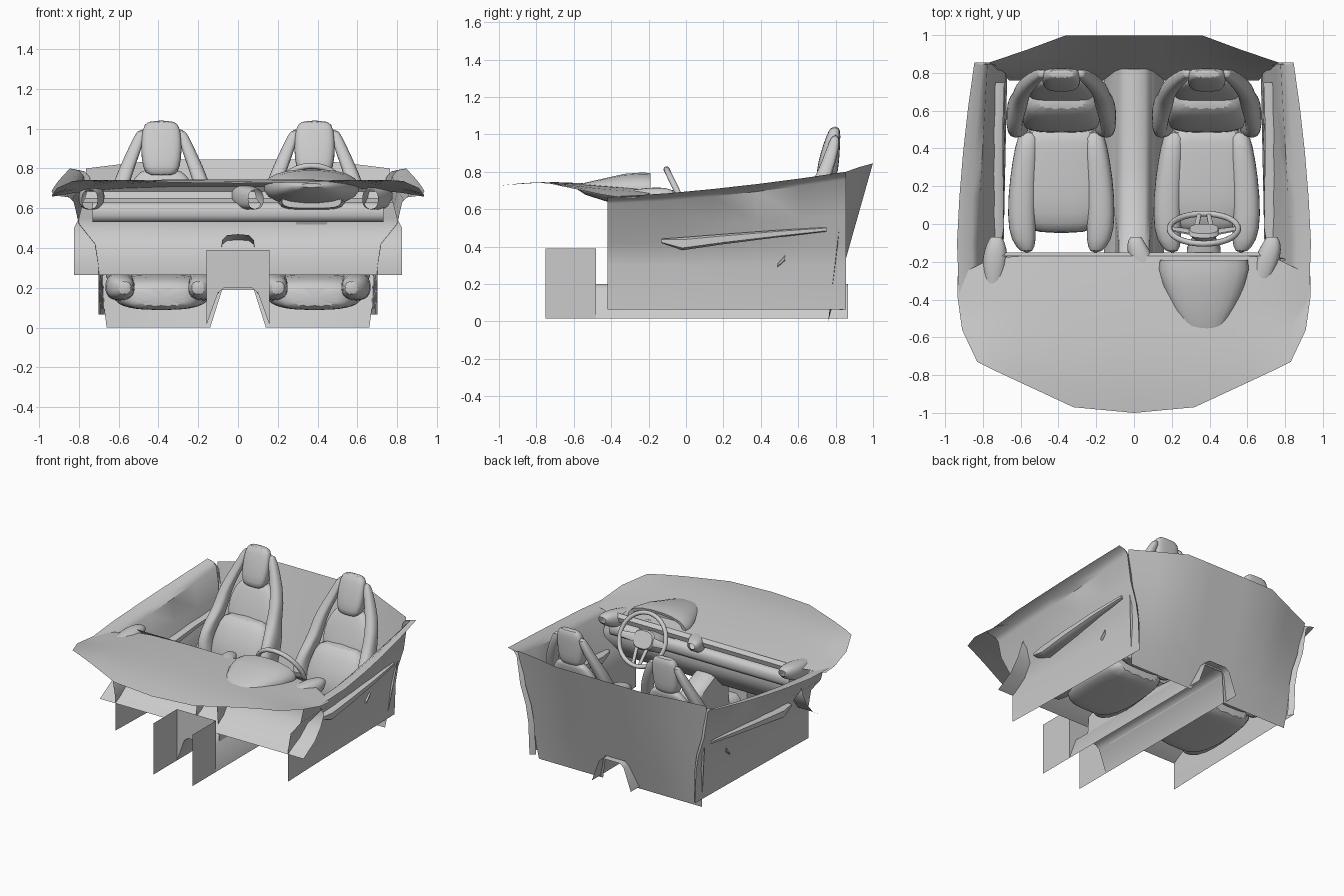
import bpy, math
from mathutils import Vector as V

if "Cube" in bpy.data.objects:
    bpy.data.objects.remove(bpy.data.objects["Cube"])


def finish(name, verts, faces, mirror=False, subsurf=0, angle=40):
    me = bpy.data.meshes.new(name)
    me.from_pydata([tuple(v) for v in verts], [], faces)
    ob = bpy.data.objects.new(name, me)
    bpy.context.collection.objects.link(ob)
    bpy.ops.object.select_all(action='DESELECT')
    ob.select_set(True)
    bpy.context.view_layer.objects.active = ob
    bpy.ops.object.shade_smooth_by_angle(angle=math.radians(angle))
    if mirror:
        m = ob.modifiers.new("mirror", 'MIRROR')
        m.merge_threshold = 0.0005
    if subsurf:
        s = ob.modifiers.new("smooth", 'SUBSURF')
        s.levels = s.render_levels = subsurf
    return ob


def sheet(name, rows, **kw):
    """Open grid surface through equally long rows of points."""
    n = len(rows[0])
    faces = [(i * n + j, i * n + j + 1, (i + 1) * n + j + 1, (i + 1) * n + j)
             for i in range(len(rows) - 1) for j in range(n - 1)]
    return finish(name, [p for r in rows for p in r], faces, **kw)


def sweep(name, stations, n=12, p=2.6, loop=False, cap=True, **kw):
    """Skin superellipse rings; each station is (centre, half axis u, half axis v)."""
    verts, faces = [], []
    for c, u, v in stations:
        for k in range(n):
            a = 2 * math.pi * (k + 0.5) / n
            x, y = math.cos(a), math.sin(a)
            verts.append(V(c) + V(u) * math.copysign(abs(x) ** (2 / p), x)
                         + V(v) * math.copysign(abs(y) ** (2 / p), y))
    m = len(stations)
    for i in range(m if loop else m - 1):
        for k in range(n):
            a, b, q = i * n, ((i + 1) % m) * n, (k + 1) % n
            faces.append((a + k, a + q, b + q, b + k))
    if cap and not loop:
        faces += [tuple(reversed(range(n))), tuple(range((m - 1) * n, m * n))]
    return finish(name, verts, faces, **kw)


def along_y(data, x0=0):
    """Stations across y from (x, y, z, half width, half height)."""
    return [((x0 + x, y, z), (w, 0, 0), (0, 0, h)) for x, y, z, w, h in data]


def upright(data, x0=0):
    """Stations up z from (x, y, z, half width, half depth)."""
    return [((x0 + x, y, z), (w, 0, 0), (0, d, 0)) for x, y, z, w, d in data]


# Dashboard cowl
cols = [(0, -1, -.17), (.32, -.97, -.17), (.6, -.84, -.17), (.75, -.77, -.18),
        (.83, -.73, -.22), (.91, -.56, -.26), (.935, -.38, -.28)]
rows = []
for i in range(9):
    row = []
    for x, yf, yb in cols:
        y = yf + (yb - yf) * i / 8
        z = .745 - .085 * max(0, y + .72) ** 1.5 - .25 * max(0, -.72 - y) ** 2
        row.append((x, y, z - .062 * (x / .935) ** 4 * min(1, max(0, (y + .8) / .35))))
    rows.append(row)
sheet("dashboard_cowl", rows, mirror=True)

# Dashboard fascia and lower panel
prof = [(-.17, .71, .74), (-.15, .685, .76), (-.16, .65, .77), (-.2, .63, .78), (-.19, .55, .80),
        (-.18, .5, .825), (-.22, .42, .825), (-.29, .34, .825), (-.42, .265, .825)]
sheet("dashboard_lower_panel", [[(0, y, z), (w, y, z)] for y, z, w in prof], mirror=True)
sweep("dashboard_bolster", [((x, -.2, .58), (0, .05, 0), (0, 0, .05)) for x in (-.73, .73)])

# Instrument hood and the cluster body under it
sweep("instrument_hood", along_y([
    (0, -.58, .715, .05, .01), (0, -.54, .71, .11, .032), (0, -.44, .705, .165, .06),
    (0, -.33, .705, .215, .085), (0, -.24, .705, .24, .092), (0, -.19, .705, .235, .09),
    (0, -.195, .705, .205, .07), (0, -.27, .70, .19, .055)], .37), n=20, p=2.3)
sweep("instrument_cluster", along_y([(0, -.36, .65, .15, .05), (0, -.2, .65, .17, .06)], .37), n=16, p=4)

# Air vent pods, open towards the front
for name, x0, x1 in (("left_vent", -.745, -.73), ("centre_vent", .09, .01), ("right_vent", .665, .73)):
    sweep(name, along_y([(x0, -.34, .645, .04, .05), (x0 * .7 + x1 * .3, -.26, .65, .065, .06),
                         (x0 * .3 + x1 * .7, -.17, .655, .07, .065), (x1, -.1, .67, .05, .045),
                         (x1, -.07, .68, .03, .02)]), subsurf=1, cap=False)

# Steering wheel
C, N = V((.37, -.025, .65)), V((0, .9, .437)).normalized()
X, U = V((1, 0, 0)), V((0, -.437, .9)).normalized()
ring = []
for k in range(32):
    a = 2 * math.pi * k / 32
    r = X * math.cos(a) + U * math.sin(a)
    ring.append((C + r * .182, r * .015, N * .016))
sweep("steering_wheel_rim", ring, n=10, p=2, loop=True)
sweep("steering_hub", [(C - N * .05, X * .05, U * .05), (C - N * .02, X * .085, U * .07),
                       (C, X * .075, U * .06)], n=16)
for s, name in ((-1, "left"), (1, "right")):
    sweep("steering_spoke_" + name, [(C + X * s * .06 - N * .02, U * .032, N * .01),
                                     (C + X * s * .175, U * .022, N * .008)], n=8)
    sweep("lower_spoke_" + name, [(C - U * .05 - N * .02 + X * s * .04, X * .014, N * .01),
                                  (C - U * .175 + X * s * .025, X * .012, N * .008)], n=8)
sweep("steering_column", [(C - N * .05, X * .06, U * .05), (C - N * .12, X * .09, U * .07),
                          (C - N * .2, X * .09, U * .07)], n=14)

# Doors: rail lip, upper panel, lower panel, interpolated front to back
front = [(.925, .665), (.85, .655), (.825, .63), (.80, .52), (.72, .42), (.70, .3), (.70, .065)]
mid = [(.937, .685), (.86, .675), (.83, .645), (.795, .52), (.715, .42), (.695, .3), (.69, .065)]
rear = [(.845, .80), (.80, .79), (.775, .76), (.745, .56), (.70, .42), (.68, .3), (.67, .065)]
rows = [[(x, -.42, z) for x, z in front], [(x, -.1, z) for x, z in mid]]
for t in (.25, .5, .75, 1):
    bulge = .014 * 4 * t * (1 - t)
    rows.append([(a[0] + (b[0] - a[0]) * t + (bulge if i < 2 else 0), -.1 + .955 * t,
                  a[1] + (b[1] - a[1]) * t - bulge * .6 * (i < 3)) for i, (a, b) in enumerate(zip(mid, rear))])
sheet("door_panel", rows, mirror=True)
sweep("door_armrest", along_y([
    (.735, -.13, .43, .03, .012), (.735, -.02, .415, .048, .036), (.735, .2, .44, .045, .028),
    (.73, .5, .47, .037, .02), (.715, .75, .492, .03, .012)]), n=8, p=4, mirror=True)
sweep("door_handle", along_y([(.69, .49, .3, .012, .01), (.69, .53, .34, .012, .015)]), n=8, mirror=True)

# Rear door pillars
sheet("door_pillar", [[(x, .855, z), (x - .03, .85 - .03 * (1 - z), z - .005)]
                      for x, z in rear], mirror=True)

# Rear bulkhead with tunnel notch
bot = [(0, .19), (.08, .19), (.14, 0), (.36, 0), (.52, 0), (.66, 0)]
top = [(0, .846, .184), (.08, .846, .184), (.14, .846, .184), (.36, .845, .184), (.56, .825, .11), (.765, .80, .01)]
rows = []
for i in range(5):
    t = i / 4
    row = []
    for (xb, zb), (xt, zt, k) in zip(bot, top):
        z = zb + (zt - zb) * t
        y = .76 + (z / zt) * (.055 + k) + (z / zt) * .03 * (k < .1)
        row.append((xb + (xt - xb) * t, min(y, 1), z))
    rows.append(row)
sheet("rear_bulkhead", rows, mirror=True)

# Transmission tunnel with its wider front housing
sheet("tunnel", [[(0, y, .2), (.07, y, .2), (.1, y, .175), (.158, y, .015)] for y in (-.48, .2, .865)], mirror=True)
sheet("tunnel_front_plate", [[(.158, y, .015), (.158, y, .39)] for y in (-.75, -.48)], mirror=True)
sheet("tunnel_front_wall", [[(0, -.48, .39), (.07, -.48, .39), (.158, -.48, .39), (.158, -.48, .2)],
                            [(0, -.48, .2), (.07, -.48, .2), (.1, -.48, .175), (.158, -.48, .015)]], mirror=True)

# Centre console
sheet("centre_console", [[(0, y, z), (.055, y, z - .005), (.08, y, z - .03), (.1, y, .17)] for y, z in
                         ((-.36, .47), (-.26, .465), (-.12, .40), (.05, .31), (.3, .26), (.6, .24), (.82, .23))],
      mirror=True)

# Seats
S = .385
sweep("seat_cushion", along_y([
    (0, -.05, .15, .13, .05), (0, -.01, .165, .2, .08), (0, .12, .18, .25, .09),
    (0, .3, .185, .245, .09), (0, .44, .19, .23, .09), (0, .52, .19, .2, .08)], S),
    n=16, p=3.2, mirror=True, subsurf=1)
sweep("seat_back_lower", upright([
    (0, .57, .15, .2, .07), (0, .56, .25, .23, .085), (0, .58, .38, .22, .09),
    (0, .635, .52, .2, .075), (0, .66, .58, .15, .05)], S), n=16, p=3, mirror=True, subsurf=1)
sweep("seat_back_upper", upright([
    (0, .67, .5, .16, .04), (0, .70, .57, .185, .05), (0, .735, .68, .18, .05),
    (0, .765, .77, .13, .04), (0, .775, .8, .08, .03)], S), n=16, p=3, mirror=True, subsurf=1)
sweep("headrest", upright([
    (0, .75, .76, .07, .045), (0, .755, .8, .095, .06), (0, .77, .9, .106, .052),
    (0, .79, 1.0, .098, .038), (0, .797, 1.043, .075, .022)], S), n=16, p=3.4, mirror=True, subsurf=1)
for s, side in ((-1, "inner"), (1, "outer")):
    sweep("cushion_bolster_" + side, along_y([
        (s * .18, -.155, .2, .03, .035), (s * .2, -.09, .2, .07, .06), (s * .212, .04, .205, .078, .072),
        (s * .2, .25, .21, .075, .075), (s * .18, .42, .215, .065, .075), (s * .17, .5, .21, .05, .06)], S),
        mirror=True, subsurf=1)
    sweep("back_bolster_" + side, upright([
        (s * .2, .54, .15, .05, .06), (s * .235, .54, .28, .055, .09), (s * .25, .56, .4, .045, .105),
        (s * .24, .61, .5, .045, .09), (s * .215, .66, .6, .045, .055), (s * .21, .70, .7, .042, .05),
        (s * .175, .745, .8, .04, .042), (s * .125, .785, .92, .033, .035), (s * .095, .80, 1.0, .025, .022)], S),
        mirror=True, subsurf=1)
